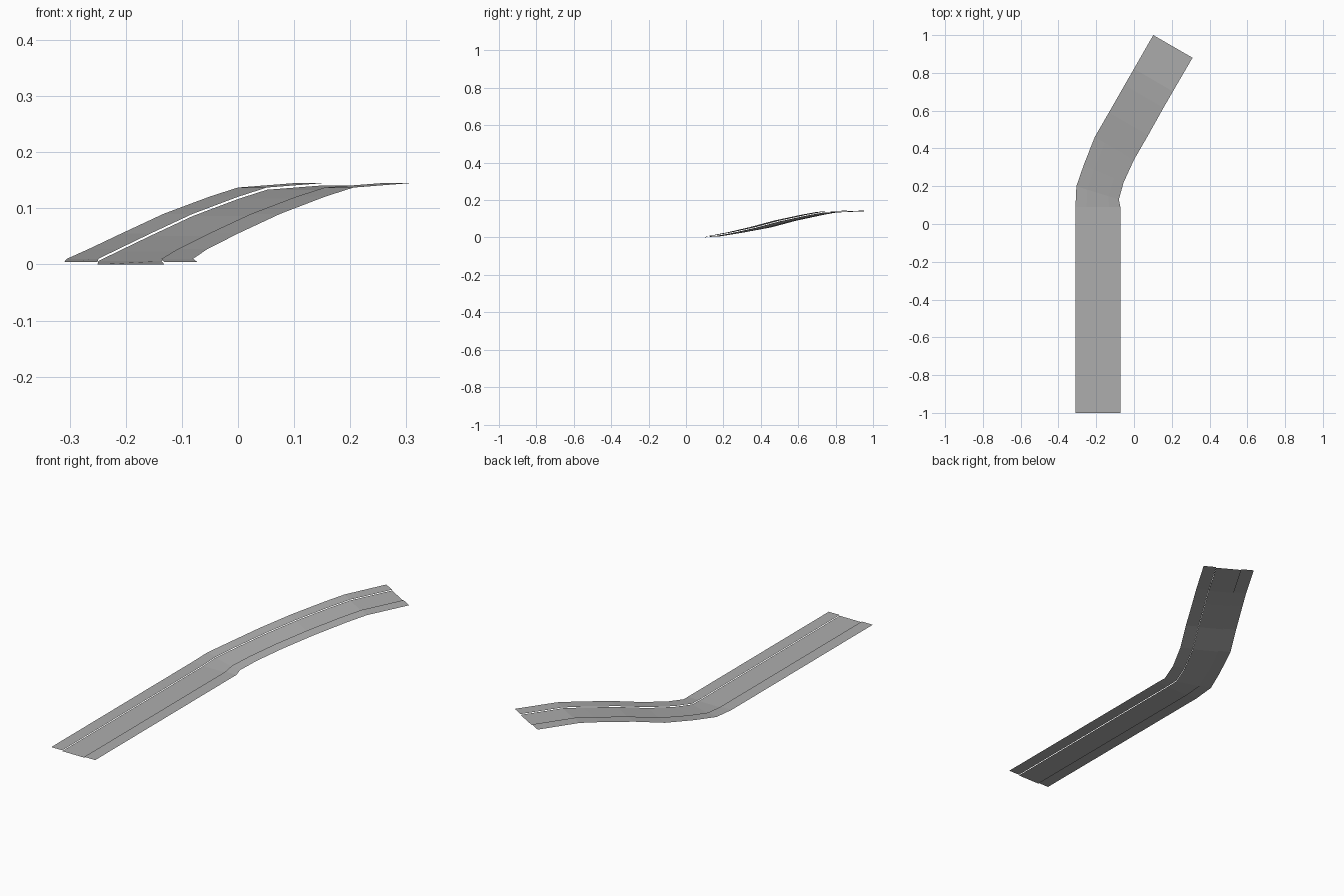
import bpy
from mathutils import Vector

if "Cube" in bpy.data.objects:
    bpy.data.objects.remove(bpy.data.objects["Cube"])

# One flat asphalt grey
grey = bpy.data.materials.new("asphalt grey")
grey.diffuse_color = (0.42, 0.42, 0.42, 1)
grey.use_nodes = True
grey.node_tree.nodes["Principled BSDF"].inputs["Base Color"].default_value = grey.diffuse_color

# Cross-sections along the road: left x, left y, right x, right y, height
STATIONS = [
    (-0.31, -1.00, -0.072, -1.00, 0.004),
    (-0.31, 0.09, -0.072, 0.09, 0.004),
    (-0.305, 0.20, -0.080, 0.13, 0.010),
    (-0.267, 0.31, -0.055, 0.22, 0.027),
    (-0.208, 0.46, 0.000, 0.34, 0.055),
    (-0.133, 0.59, 0.075, 0.47, 0.090),
    (-0.050, 0.735, 0.156, 0.615, 0.121),
    (0.000, 0.822, 0.206, 0.702, 0.137),
    (0.102, 1.00, 0.31, 0.88, 0.145),
]


def strip(name, start, end, drop):
    """Open ribbon covering the given share of the road width."""
    verts, faces = [], []
    for lx, ly, rx, ry, z in STATIONS:
        left, right = Vector((lx, ly, z - drop)), Vector((rx, ry, z - drop))
        verts += [left.lerp(right, start), left.lerp(right, end)]
    for i in range(len(STATIONS) - 1):
        a = 2 * i
        faces.append((a, a + 1, a + 3, a + 2))
    mesh = bpy.data.meshes.new(name)
    mesh.from_pydata(verts, [], faces)
    mesh.materials.append(grey)
    obj = bpy.data.objects.new(name, mesh)
    bpy.context.collection.objects.link(obj)


# Raised shoulders on either side of a slightly lower carriageway
strip("left_shoulder", 0.0, 0.25, 0.0)
strip("carriageway", 0.25, 0.75, 0.004)
strip("right_shoulder", 0.75, 1.0, 0.0)
